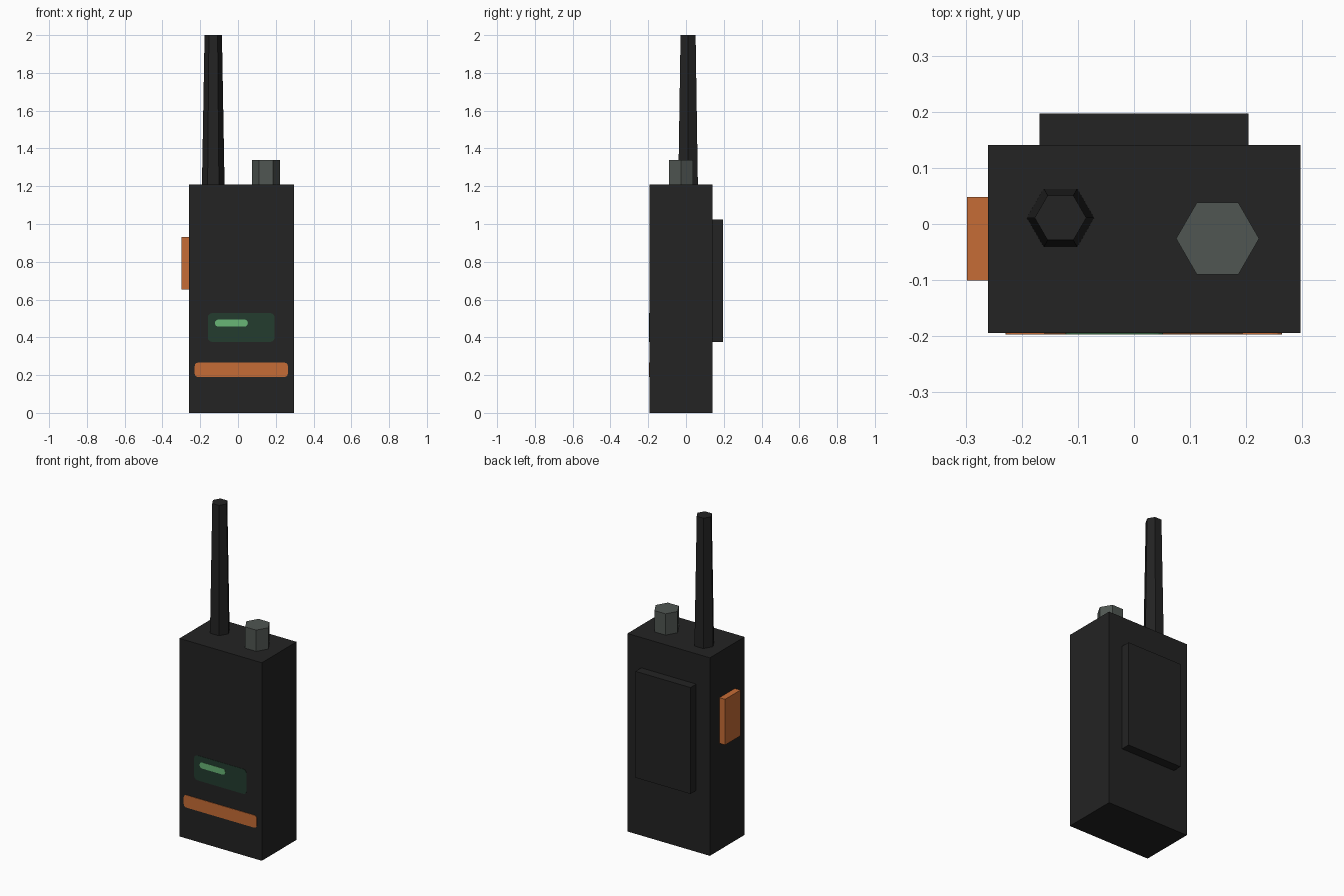
import bpy, math

if "Cube" in bpy.data.objects:
    bpy.data.objects.remove(bpy.data.objects["Cube"])

def material(name, r, g, b):
    m = bpy.data.materials.new(name)
    lin = lambda c: ((c / 255 + 0.055) / 1.055) ** 2.4
    m.diffuse_color = (lin(r), lin(g), lin(b), 1)
    m.use_nodes = True
    m.node_tree.nodes["Principled BSDF"].inputs["Base Color"].default_value = m.diffuse_color
    return m

BLACK = material("black_plastic", 35, 35, 35)
GREY = material("knob_grey", 80, 86, 82)
ORANGE = material("orange", 198, 108, 54)
SCREEN = material("dark_green", 35, 60, 47)
GLOW = material("light_green", 104, 182, 118)

def finish(ob, name, mat):
    ob.name = name
    ob.data.materials.append(mat)
    return ob

def box(name, mat, x0, x1, y0, y1, z0, z1):
    bpy.ops.mesh.primitive_cube_add(size=1, location=((x0 + x1) / 2, (y0 + y1) / 2, (z0 + z1) / 2))
    ob = bpy.context.object
    ob.scale = (x1 - x0, y1 - y0, z1 - z0)
    bpy.ops.object.transform_apply(location=False, rotation=False, scale=True)
    return finish(ob, name, mat)

def hex_post(name, mat, x, y, z0, z1, r0, r1):
    bpy.ops.mesh.primitive_cone_add(vertices=6, radius1=r0, radius2=r1, depth=z1 - z0,
                                    location=(x, y, (z0 + z1) / 2), rotation=(0, 0, math.pi / 6))
    return finish(bpy.context.object, name, mat)

def plate(name, mat, x0, x1, z0, z1, y0, y1, r):
    # rounded rectangle on the front, extruded from y0 (outer) to y1
    pts = []
    for cx, cz, start in ((x1 - r, z1 - r, 0), (x0 + r, z1 - r, 90), (x0 + r, z0 + r, 180), (x1 - r, z0 + r, 270)):
        for k in range(4):
            a = math.radians(start + 30 * k)
            pts.append((cx + r * math.cos(a), cz + r * math.sin(a)))
    n = len(pts)
    verts = [(x, y0, z) for x, z in pts] + [(x, y1, z) for x, z in pts]
    faces = [tuple(range(n)), tuple(reversed(range(n, 2 * n)))]
    faces = [tuple(reversed(f)) for f in faces]
    faces += [(i, (i + 1) % n, n + (i + 1) % n, n + i) for i in range(n)]
    # outer face points to -y
    faces[0], faces[1] = tuple(range(n)), tuple(reversed(range(n, 2 * n)))
    faces[2:] = [tuple(reversed(f)) for f in faces[2:]]
    me = bpy.data.meshes.new(name)
    me.from_pydata(verts, [], faces)
    ob = bpy.data.objects.new(name, me)
    bpy.context.collection.objects.link(ob)
    return finish(ob, name, mat)

# case, battery cover on the back, talk button on the side
box("case", BLACK, -0.26, 0.297, -0.194, 0.141, 0, 1.21)
box("back_cover", BLACK, -0.168, 0.204, 0.13, 0.197, 0.375, 1.025)
box("talk_button", ORANGE, -0.298, -0.25, -0.101, 0.048, 0.652, 0.931)

# antenna and knob on top
hex_post("antenna", BLACK, -0.131, 0.011, 1.2, 2.0, 0.06, 0.046)
hex_post("knob", GREY, 0.149, -0.026, 1.2, 1.34, 0.074, 0.074)

# painted front details
plate("screen", SCREEN, -0.16, 0.194, 0.376, 0.528, -0.1955, -0.19, 0.022)
plate("screen_light", GLOW, -0.122, 0.052, 0.457, 0.494, -0.197, -0.19, 0.017)
plate("front_stripe", ORANGE, -0.229, 0.264, 0.19, 0.266, -0.197, -0.19, 0.017)
